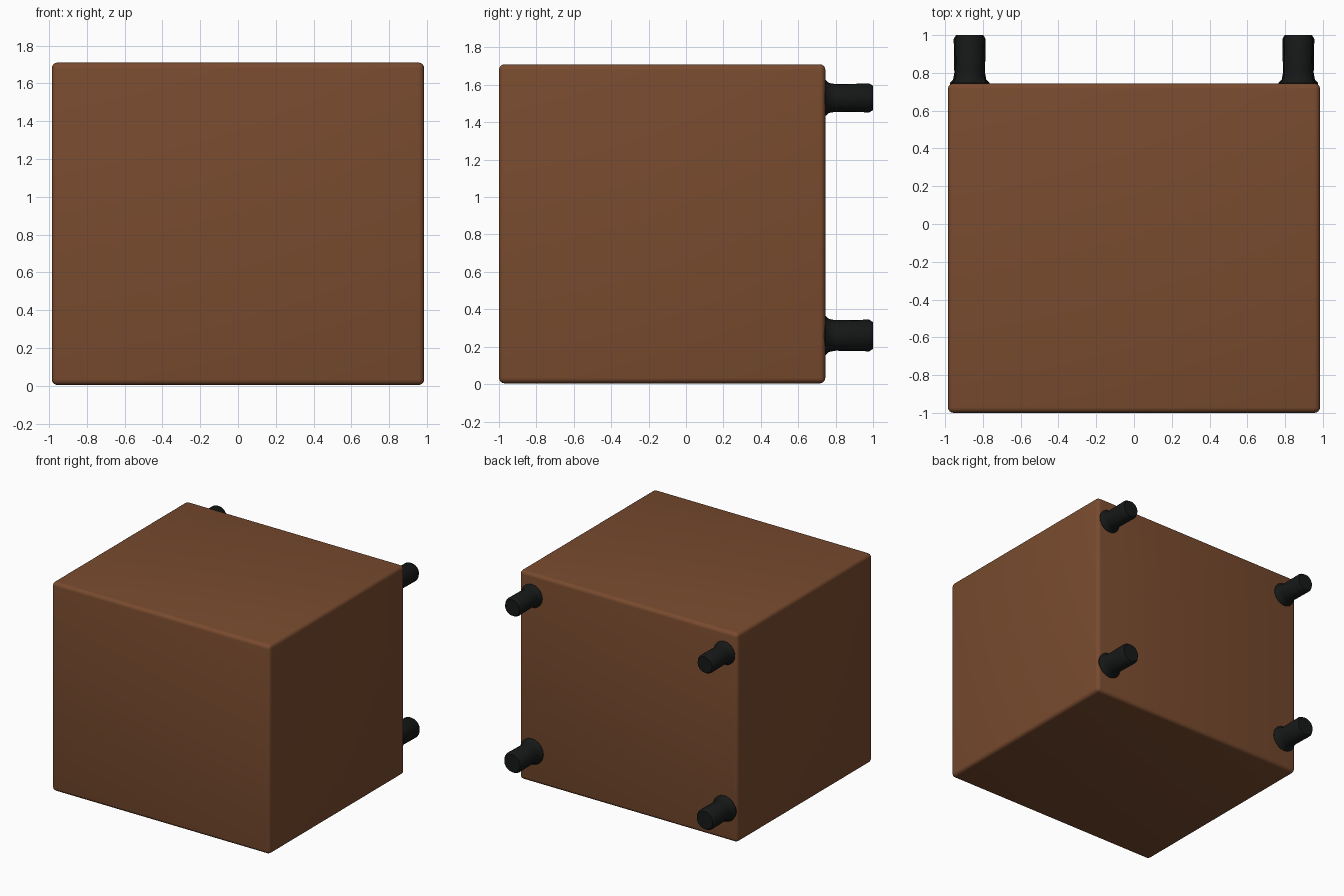
import bpy, bmesh, math
from mathutils import Matrix

if "Cube" in bpy.data.objects:
    bpy.data.objects.remove(bpy.data.objects["Cube"])


def material(name, rgb):
    mat = bpy.data.materials.new(name)
    mat.diffuse_color = (*rgb, 1)
    mat.use_nodes = True
    mat.node_tree.nodes["Principled BSDF"].inputs["Base Color"].default_value = mat.diffuse_color
    return mat


def add_object(name, bm, mat, angle):
    bmesh.ops.recalc_face_normals(bm, faces=bm.faces)
    mesh = bpy.data.meshes.new(name)
    bm.to_mesh(mesh)
    bm.free()
    mesh.materials.append(mat)
    obj = bpy.data.objects.new(name, mesh)
    bpy.context.collection.objects.link(obj)
    bpy.ops.object.select_all(action='DESELECT')
    obj.select_set(True)
    bpy.context.view_layer.objects.active = obj
    bpy.ops.object.shade_smooth_by_angle(angle=math.radians(angle))
    return obj


brown = material("brown", (0.19, 0.07, 0.028))
black = material("black", (0.008, 0.009, 0.009))

# Box body with softly rounded edges
bm = bmesh.new()
bmesh.ops.create_cube(bm, size=1, matrix=Matrix.Translation((0, -0.1275, 0.857))
                      @ Matrix.Diagonal((1.97, 1.745, 1.706, 1)))
bmesh.ops.bevel(bm, geom=bm.edges[:], offset=0.03, segments=4, profile=0.5, affect='EDGES')
add_object("box_body", bm, brown, 40)

# Peg: (radius, y) profile with a small flare at the box and a rounded end
PROFILE = [(0.0, 0.72), (0.095, 0.735), (0.095, 0.747), (0.08, 0.765), (0.074, 0.80),
           (0.077, 0.98), (0.065, 1.0), (0.0, 1.0)]


def peg(name, x, z, scale):
    bm = bmesh.new()
    verts = [bm.verts.new((x, y, z + r * scale)) for r, y in PROFILE]
    edges = [bm.edges.new(pair) for pair in zip(verts, verts[1:])]
    bmesh.ops.spin(bm, geom=verts + edges, cent=(x, 0, z), axis=(0, 1, 0),
                   angle=math.tau, steps=20)
    bmesh.ops.remove_doubles(bm, verts=bm.verts[:], dist=0.0005)
    add_object(name, bm, black, 35)


# Four pegs near the corners of the back
for side, x in (("left", -0.87), ("right", 0.87)):
    peg(f"upper_{side}_peg", x, 1.53, 1.0)
    peg(f"lower_{side}_peg", x, 0.26, 1.1)
